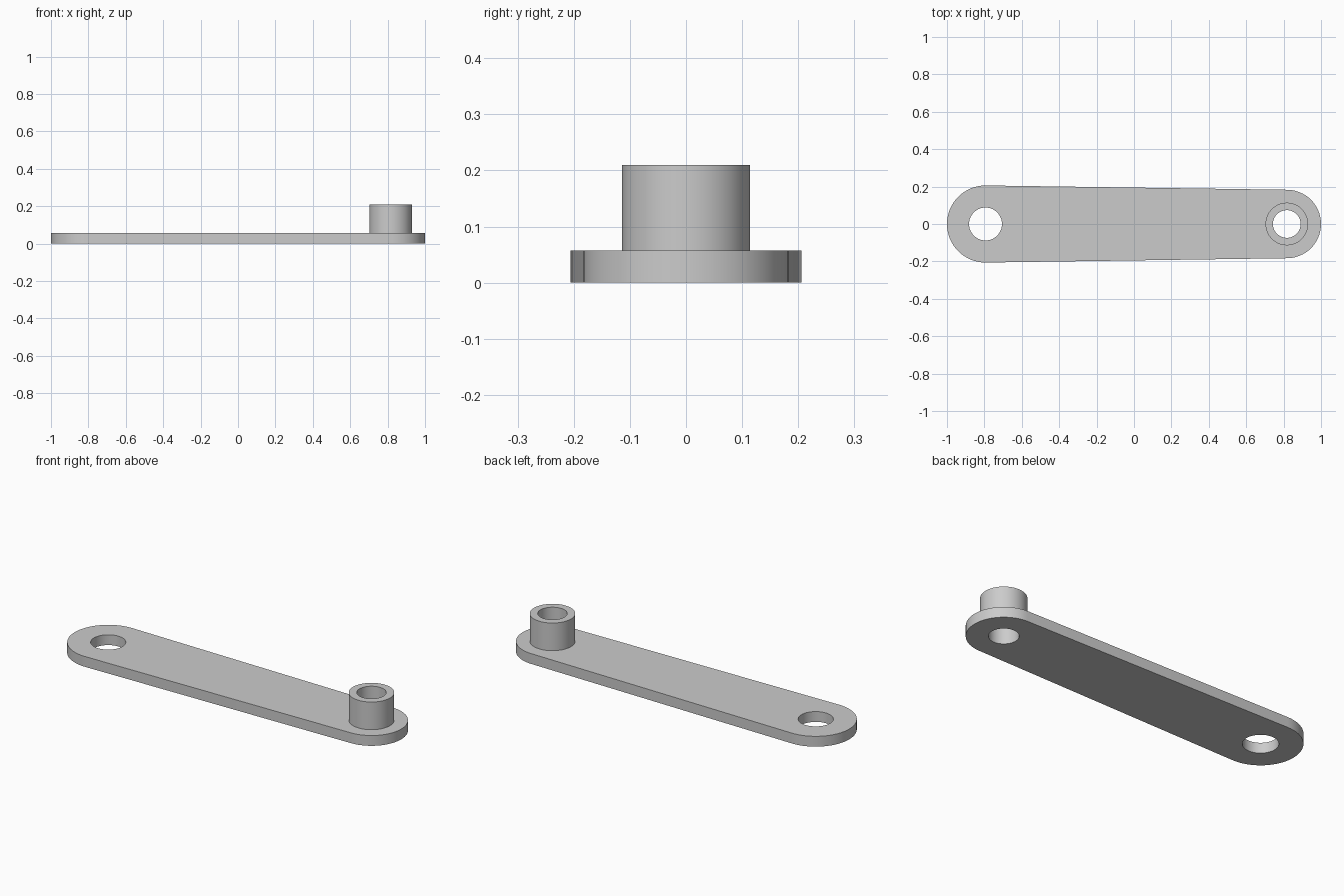
import bpy
import bmesh
from math import cos, sin, pi, asin, radians

cube = bpy.data.objects.get("Cube")
if cube:
    bpy.data.objects.remove(cube, do_unlink=True)

# Main dimensions
BIG_X, BIG_R, BIG_HOLE = -0.794, 0.206, 0.088
SMALL_X, SMALL_R, SMALL_HOLE = 0.817, 0.183, 0.074
BOSS_R = 0.114
PLATE_TOP, BOSS_TOP = 0.057, 0.21
SEGMENTS = 64

grey = bpy.data.materials.new("grey_metal")
grey.use_nodes = True
grey.diffuse_color = (0.6, 0.6, 0.6, 1)
grey.node_tree.nodes["Principled BSDF"].inputs["Base Color"].default_value = (0.6, 0.6, 0.6, 1)


def arc(x, radius, start, end, steps):
    """Points along an arc centred on the arm's axis, both ends included."""
    angles = [start + (end - start) * i / steps for i in range(steps + 1)]
    return [(x + radius * cos(a), radius * sin(a)) for a in angles]


def circle(x, radius):
    return arc(x, radius, 0, 2 * pi, SEGMENTS)[:-1]


def extrude_profile(name, loops, bottom, top):
    """Fill an outline with its holes and extrude it into a solid."""
    bm = bmesh.new()
    edges = []
    for loop in loops:
        verts = [bm.verts.new((x, y, bottom)) for x, y in loop]
        edges += [bm.edges.new((verts[i - 1], v)) for i, v in enumerate(verts)]
    bmesh.ops.triangle_fill(bm, edges=edges, use_beauty=True)
    result = bmesh.ops.extrude_face_region(bm, geom=bm.faces[:], use_keep_orig=True)
    moved = [g for g in result["geom"] if isinstance(g, bmesh.types.BMVert)]
    bmesh.ops.translate(bm, verts=moved, vec=(0, 0, top - bottom))
    bmesh.ops.recalc_face_normals(bm, faces=bm.faces[:])
    mesh = bpy.data.meshes.new(name)
    bm.to_mesh(mesh)
    bm.free()
    mesh.materials.append(grey)
    obj = bpy.data.objects.new(name, mesh)
    bpy.context.collection.objects.link(obj)
    bpy.ops.object.select_all(action="DESELECT")
    obj.select_set(True)
    bpy.context.view_layer.objects.active = obj
    bpy.ops.object.shade_smooth_by_angle(angle=radians(30))
    return obj


# Tapered arm: two round ends joined by their common tangents
tangent = pi / 2 - asin((BIG_R - SMALL_R) / (SMALL_X - BIG_X))
outline = arc(SMALL_X, SMALL_R, -tangent, tangent, SEGMENTS // 2)
outline += arc(BIG_X, BIG_R, tangent, 2 * pi - tangent, SEGMENTS // 2)
extrude_profile("arm_plate",
                [outline, circle(BIG_X, BIG_HOLE), circle(SMALL_X, SMALL_HOLE)],
                0, PLATE_TOP)

# Hollow boss above the small hole
extrude_profile("boss_sleeve",
                [circle(SMALL_X, BOSS_R), circle(SMALL_X, SMALL_HOLE)],
                PLATE_TOP, BOSS_TOP)
